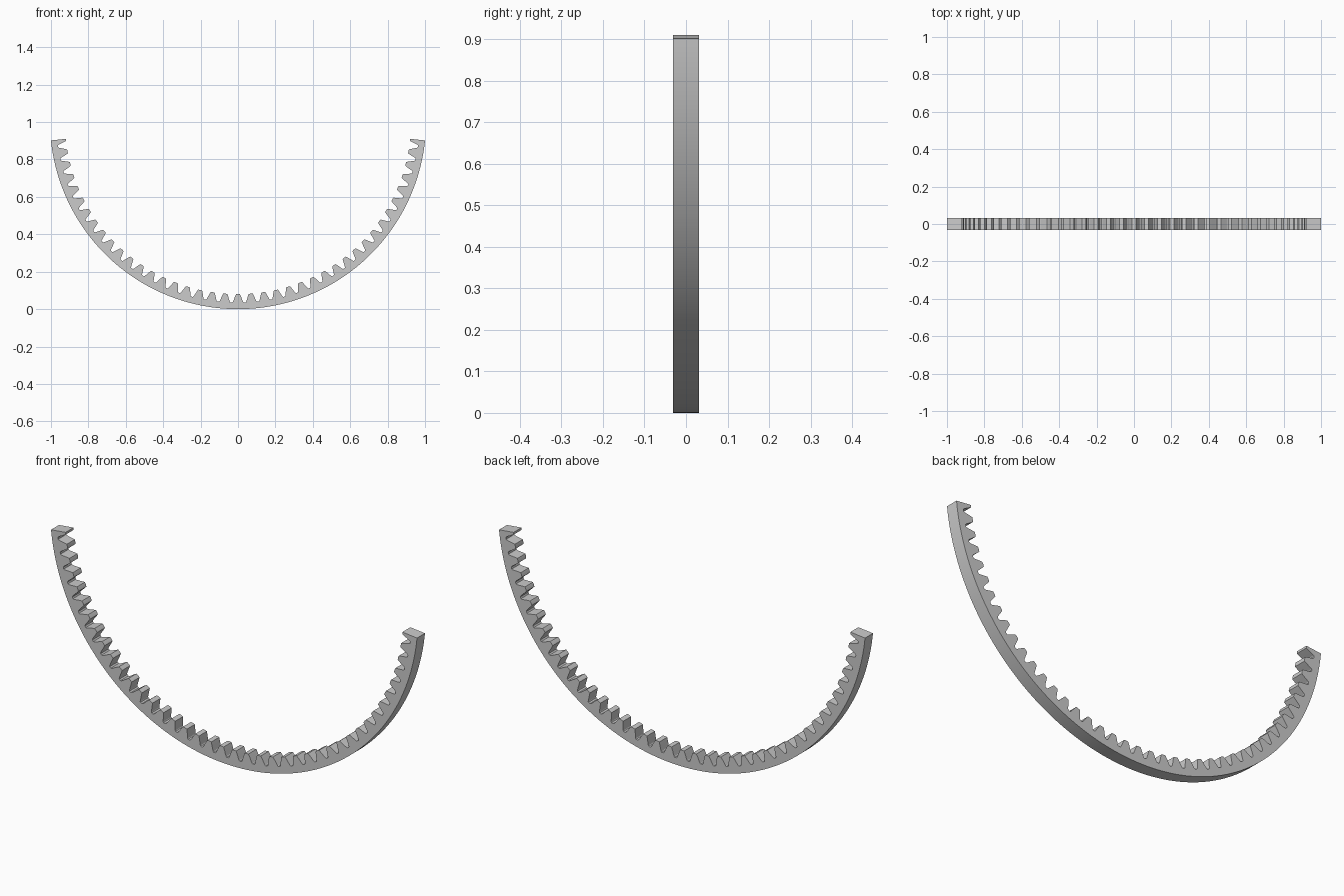
import bpy
import bmesh
from math import sin, cos, radians

if "Cube" in bpy.data.objects:
    bpy.data.objects.remove(bpy.data.objects["Cube"], do_unlink=True)

OUTER = 1.0053           # outer rim radius
HALF_ANGLE = 84.1        # sweep on each side of the lowest point
TEETH = 20               # tooth pitches on each side
HALF_DEPTH = 0.031
PITCH = HALF_ANGLE / TEETH

# Half a tooth, from tip centre to valley centre: (fraction of pitch, radius)
HALF_TOOTH = [(0, 0.925), (0.16, 0.926), (0.25, 0.941),
              (0.33, 0.957), (0.39, 0.968), (0.44, 0.971)]
TOOTH = [(-f, r) for f, r in reversed(HALF_TOOTH[1:])] + HALF_TOOTH

# Inner toothed edge, ending on a half tooth at both tips of the arc
inner = [((k + f) * PITCH, r)
         for k in range(-TEETH, TEETH + 1) for f, r in TOOTH
         if abs(k + f) <= TEETH]


def point(angle, radius, y):
    a = radians(angle)
    return (radius * sin(a), y, OUTER - radius * cos(a))


# Sweep a four-cornered section along the arc
bm = bmesh.new()
rings = []
for angle, radius in inner:
    corners = [(radius, -HALF_DEPTH), (OUTER, -HALF_DEPTH),
               (OUTER, HALF_DEPTH), (radius, HALF_DEPTH)]
    rings.append([bm.verts.new(point(angle, r, y)) for r, y in corners])
for a, b in zip(rings, rings[1:]):
    for i in range(4):
        j = (i + 1) % 4
        bm.faces.new((a[i], a[j], b[j], b[i]))
bm.faces.new(rings[0])
bm.faces.new(rings[-1])
bmesh.ops.recalc_face_normals(bm, faces=bm.faces)

mesh = bpy.data.meshes.new("toothed_arc")
bm.to_mesh(mesh)
bm.free()
arc = bpy.data.objects.new("toothed_arc", mesh)
bpy.context.collection.objects.link(arc)

# Plain grey finish
grey = bpy.data.materials.new("light_grey")
grey.use_nodes = True
colour = (0.6, 0.6, 0.6, 1)
grey.diffuse_color = colour
grey.node_tree.nodes["Principled BSDF"].inputs["Base Color"].default_value = colour
mesh.materials.append(grey)

# Smooth rim with crisp tooth edges
bpy.ops.object.select_all(action='DESELECT')
arc.select_set(True)
bpy.context.view_layer.objects.active = arc
bpy.ops.object.shade_smooth_by_angle(angle=radians(20))
